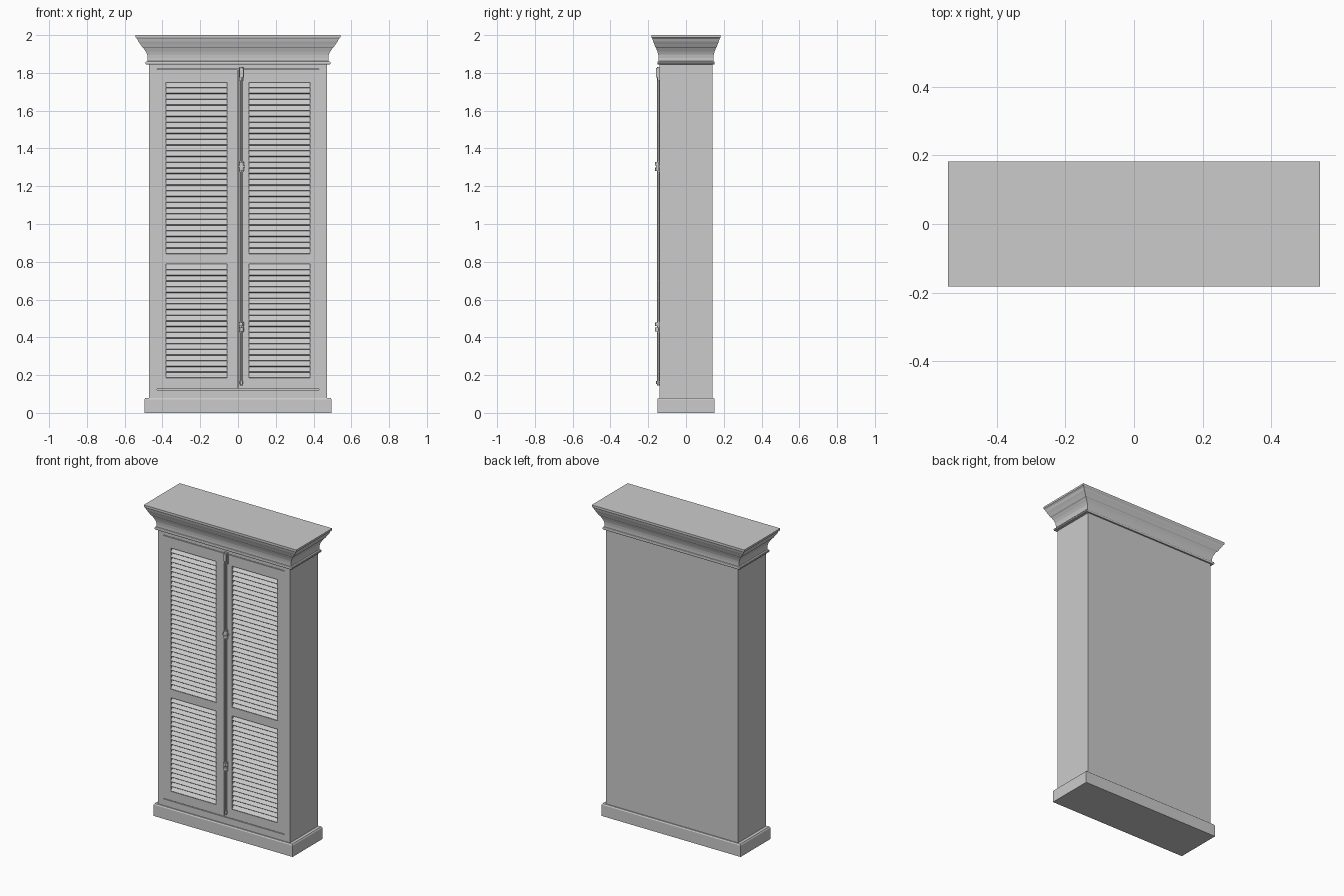
import bpy, bmesh, math
from mathutils import Matrix, Vector

if "Cube" in bpy.data.objects:
    bpy.data.objects.remove(bpy.data.objects["Cube"])


def finish(name, bm):
    bmesh.ops.recalc_face_normals(bm, faces=bm.faces)
    me = bpy.data.meshes.new(name)
    bm.to_mesh(me)
    bm.free()
    ob = bpy.data.objects.new(name, me)
    bpy.context.collection.objects.link(ob)
    return ob


def add_box(bm, x, y, z, rot=0.0):
    c = Vector(((x[0] + x[1]) / 2, (y[0] + y[1]) / 2, (z[0] + z[1]) / 2))
    s = (x[1] - x[0], y[1] - y[0], z[1] - z[0])
    m = Matrix.Translation(c) @ Matrix.Rotation(rot, 4, 'X') @ Matrix.Diagonal((*s, 1))
    bmesh.ops.create_cube(bm, size=1, matrix=m)


def box(name, x, y, z):
    bm = bmesh.new()
    add_box(bm, x, y, z)
    return finish(name, bm)


def add_cyl(bm, x, y, z0, z1, r, segs=12):
    bmesh.ops.create_cone(bm, cap_ends=True, segments=segs, radius1=r, radius2=r, depth=z1 - z0,
                          matrix=Matrix.Translation((x, y, (z0 + z1) / 2)))


def stacked_rects(name, profile):
    """Moulding running round a rectangle; profile rows are half width, half depth, height."""
    bm = bmesh.new()
    rings = [[bm.verts.new((sx * hx, sy * hy, z)) for sx, sy in ((-1, -1), (1, -1), (1, 1), (-1, 1))]
             for hx, hy, z in profile]
    for a, b in zip(rings, rings[1:]):
        for i in range(4):
            j = (i + 1) % 4
            bm.faces.new((a[i], a[j], b[j], b[i]))
    bm.faces.new(rings[0])
    bm.faces.new(rings[-1])
    return finish(name, bm)


def cut(ob, cutter):
    mod = ob.modifiers.new("cut", 'BOOLEAN')
    mod.operation = 'DIFFERENCE'
    mod.solver = 'EXACT'
    mod.object = cutter
    bpy.context.view_layer.objects.active = ob
    bpy.ops.object.modifier_apply(modifier=mod.name)
    bpy.data.objects.remove(cutter)


FRONT = -0.141
PANELS = ((0.185, 0.787, 20), (0.842, 1.75, 30))   # bottom, top, slat count
OPEN_X = (0.057, 0.38)

# plinth
stacked_rects("plinth", [(0.495, 0.152, 0), (0.495, 0.152, 0.072), (0.49, 0.148, 0.08)])

# crown moulding
crown = [(0.486, 0.003, 1.845), (0.489, 0.005, 1.849), (0.489, 0.005, 1.856), (0.486, 0.003, 1.86),
         (0.478, 0, 1.862), (0.478, 0, 1.88), (0.481, 0, 1.897), (0.489, 0, 1.914),
         (0.501, 0, 1.932), (0.508, 0, 1.937), (0.518, 0, 1.953), (0.528, 0, 1.967),
         (0.534, 0, 1.980), (0.543, 0, 1.988), (0.543, 0, 2.0)]
stacked_rects("crown", [(x, 0.141 + (x - 0.47) * 0.57, z) for x, _, z in crown])

# cabinet body with hollow inside, panel openings and door seams
body = box("cabinet_body", (-0.47, 0.47), (FRONT, 0.141), (0.06, 1.86))
cut(body, box("cavity", (-0.44, 0.44), (-0.112, 0.12), (0.1, 1.83)))
for z0, z1, n in PANELS:
    for s in (-1, 1):
        xs = sorted((s * OPEN_X[0], s * OPEN_X[1]))
        cut(body, box("opening", xs, (-0.2, -0.1), (z0, z1)))
for z in (0.124, 1.819):
    cut(body, box("seam", (-0.43, 0.43), (-0.2, FRONT + 0.012), (z - 0.002, z + 0.002)))
cut(body, box("door_seam", (-0.0015, 0.0015), (-0.2, FRONT + 0.012), (0.124, 1.819)))

# louvre slats in both doors
for side, s in (("left", -1), ("right", 1)):
    bm = bmesh.new()
    xs = sorted((s * (OPEN_X[0] - 0.002), s * (OPEN_X[1] + 0.002)))
    for z0, z1, n in PANELS:
        step = (z1 - z0) / n
        for i in range(n):
            z = z0 + (i + 0.5) * step
            add_box(bm, xs, (-0.146, -0.108), (z - 0.003, z + 0.003), math.radians(48))
    finish(side + "_louvres", bm)

# bolt rod running up the right door
RX, RY = 0.018, -0.147
bm = bmesh.new()
add_cyl(bm, RX, RY, 0.145, 1.83, 0.0065)
finish("bolt_rod", bm)

# top keeper
bm = bmesh.new()
add_box(bm, (0.004, 0.032), (-0.150, -0.140), (1.76, 1.83))
add_box(bm, (0.008, 0.028), (-0.160, -0.148), (1.775, 1.825))
finish("top_keeper", bm)

# guide collars
for name, z, lever in (("handle_guide", 1.304, True), ("lower_guide", 0.455, False)):
    bm = bmesh.new()
    add_box(bm, (0.008, 0.028), (-0.152, -0.140), (z - 0.03, z + 0.03))
    add_cyl(bm, RX, -0.151, z - 0.024, z - 0.004, 0.013)
    add_cyl(bm, RX, -0.151, z + 0.006, z + 0.024, 0.013)
    if lever:
        add_box(bm, (0.0, 0.036), (-0.158, -0.142), (z - 0.004, z + 0.006))
    finish(name, bm)

# foot of the rod
bm = bmesh.new()
add_cyl(bm, RX, RY - 0.001, 0.152, 0.168, 0.0095)
finish("rod_foot", bm)

# smooth the small round hardware
for n in ("bolt_rod", "handle_guide", "lower_guide", "rod_foot"):
    ob = bpy.data.objects[n]
    bpy.ops.object.select_all(action='DESELECT')
    ob.select_set(True)
    bpy.context.view_layer.objects.active = ob
    bpy.ops.object.shade_smooth_by_angle()
